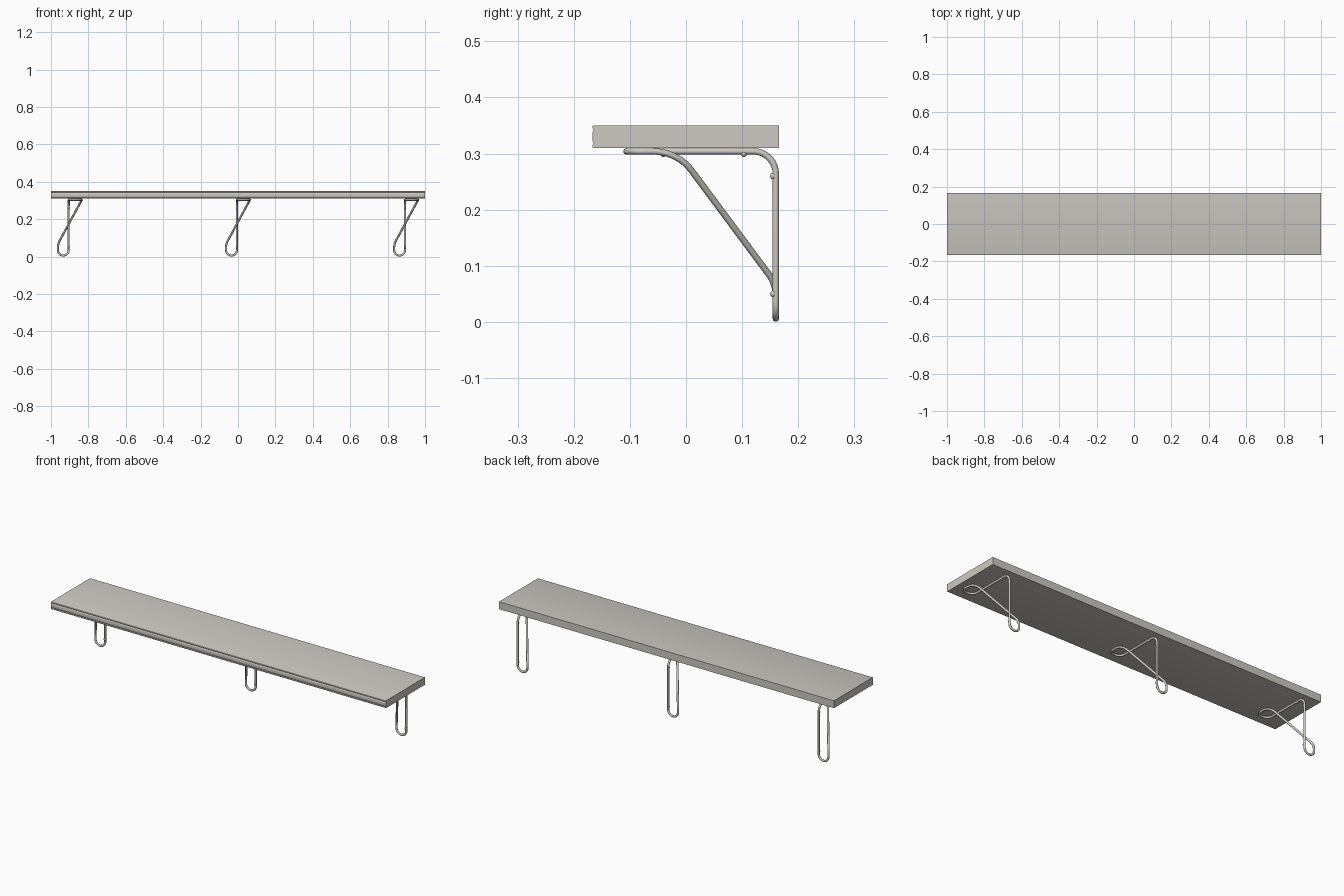
import bpy, bmesh, math
from mathutils import Vector
from mathutils.geometry import interpolate_bezier

cube = bpy.data.objects.get("Cube")
if cube:
    bpy.data.objects.remove(cube, do_unlink=True)

grey = bpy.data.materials.new("warm_grey")
grey.use_nodes = True
colour = (0.61, 0.59, 0.54, 1)
grey.diffuse_color = colour
grey.node_tree.nodes["Principled BSDF"].inputs["Base Color"].default_value = colour


def link_mesh(name, bm):
    bmesh.ops.recalc_face_normals(bm, faces=bm.faces)
    mesh = bpy.data.meshes.new(name)
    bm.to_mesh(mesh)
    bm.free()
    mesh.materials.append(grey)
    obj = bpy.data.objects.new(name, mesh)
    bpy.context.collection.objects.link(obj)
    return obj


def smooth(obj, degrees):
    bpy.ops.object.select_all(action='DESELECT')
    obj.select_set(True)
    bpy.context.view_layer.objects.active = obj
    bpy.ops.object.shade_smooth_by_angle(angle=math.radians(degrees))


# Shelf board: side profile with a beaded front edge, extruded along x
TOP, UNDER, BACK, FRONT = 0.35, 0.31, 0.166, -0.167
profile = [(BACK, UNDER), (BACK, TOP)]
for low, high in ((0.343, TOP), (0.317, 0.343), (UNDER, 0.317)):
    for i in range(7):
        a = math.pi * i / 6
        z = (low + high) / 2 + (high - low) / 2 * math.cos(a)
        profile.append((FRONT + 0.003 * (1 - math.sin(a)), z))
bm = bmesh.new()
face = bm.faces.new([bm.verts.new((-1, y, z)) for y, z in profile])
ext = bmesh.ops.extrude_face_region(bm, geom=[face])
bmesh.ops.translate(bm, vec=(2, 0, 0),
                    verts=[v for v in ext["geom"] if isinstance(v, bmesh.types.BMVert)])
bmesh.ops.remove_doubles(bm, verts=bm.verts, dist=0.0001)
smooth(link_mesh("shelf_board", bm), 35)

# Bracket: one closed bent wire, given as corners with the bend length at each
R = 0.0057
corners = [
    ((-0.006, 0.160, 0.304), 0.040),
    ((-0.006, -0.106, 0.304), 0.034),
    ((0.064, -0.106, 0.304), 0.034),
    ((0.064, -0.0155, 0.304), 0.045),
    ((-0.064, 0.160, 0.068), 0.022),
    ((-0.064, 0.160, 0.006), 0.029),
    ((-0.006, 0.160, 0.006), 0.029),
]


def bent_path(corners, steps=10):
    path = []
    for i, (p, t) in enumerate(corners):
        p = Vector(p)
        a = (Vector(corners[i - 1][0]) - p).normalized()
        b = (Vector(corners[(i + 1) % len(corners)][0]) - p).normalized()
        turn = math.pi - a.angle(b)
        k = t - 4 / 3 * math.tan(turn / 4) * t / math.tan(turn / 2)
        path += interpolate_bezier(p + a * t, p + a * k, p + b * k, p + b * t, steps)
    return path


def wire(name, x):
    curve = bpy.data.curves.new(name, 'CURVE')
    curve.dimensions = '3D'
    curve.bevel_depth = R
    curve.bevel_resolution = 3
    points = bent_path(corners)
    spline = curve.splines.new('POLY')
    spline.points.add(len(points) - 1)
    for sp, p in zip(spline.points, points):
        sp.co = (p.x + x, p.y, p.z, 1)
    spline.use_cyclic_u = True
    curve.materials.append(grey)
    obj = bpy.data.objects.new(name, curve)
    bpy.context.collection.objects.link(obj)
    bpy.ops.object.select_all(action='DESELECT')
    obj.select_set(True)
    bpy.context.view_layer.objects.active = obj
    bpy.ops.object.convert(target='MESH')
    smooth(bpy.context.object, 50)


def screw_head(name, location):
    bm = bmesh.new()
    bmesh.ops.create_uvsphere(bm, u_segments=12, v_segments=8, radius=0.006)
    bmesh.ops.translate(bm, vec=location, verts=bm.verts)
    smooth(link_mesh(name, bm), 50)


# Three brackets, each with two screws under the board and two on the wall side
for side, x in (("right", -0.899), ("middle", 0), ("left", 0.899)):
    wire(side + "_bracket", x)
    for n, y in enumerate((-0.04, 0.103)):
        screw_head(f"{side}_board_screw_{n + 1}", (x - 0.006, y, 0.300))
    for n, z in enumerate((0.26, 0.05)):
        screw_head(f"{side}_wall_screw_{n + 1}", (x - 0.006, 0.156, z))
